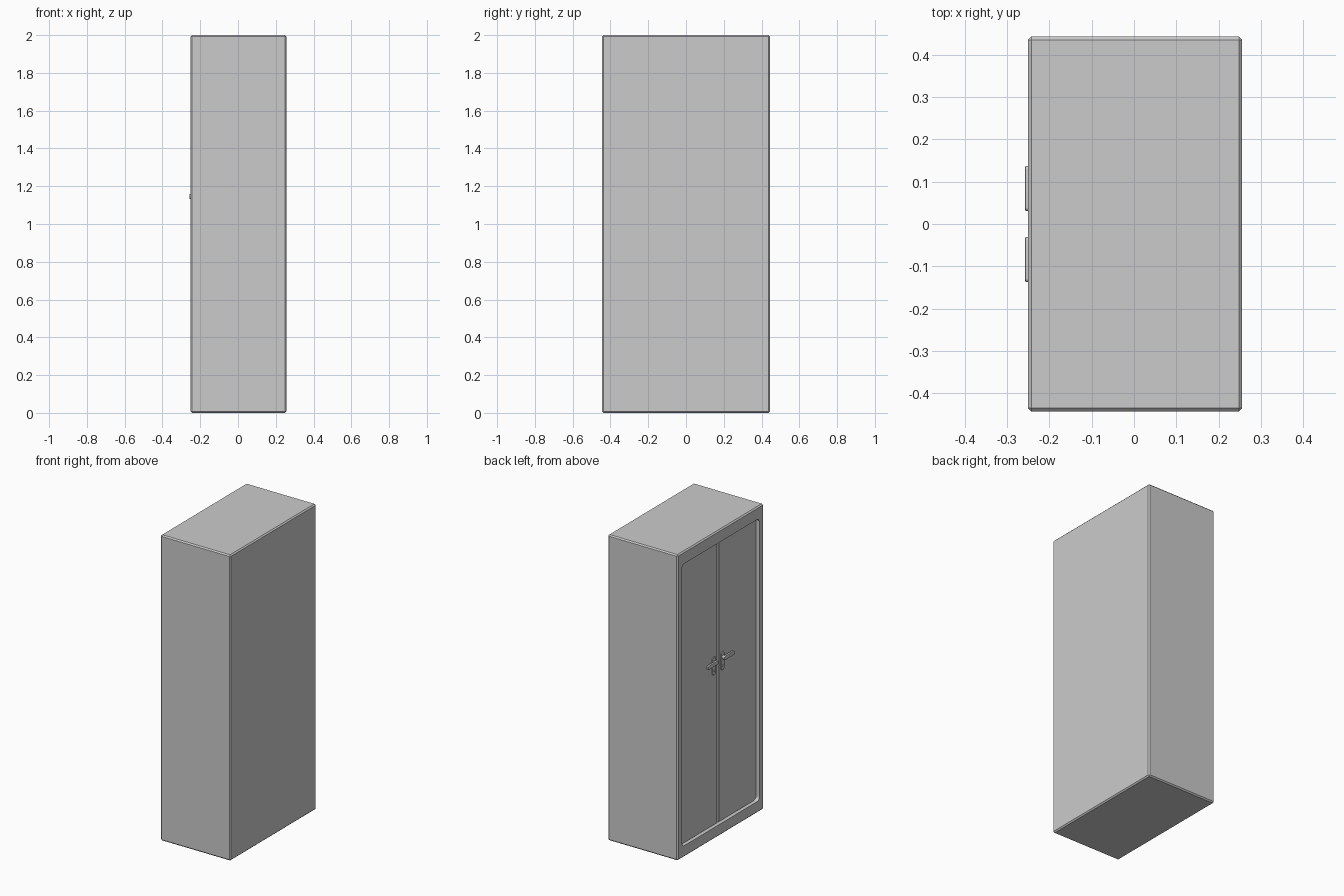
import bpy, bmesh
from math import sin, cos, pi

if "Cube" in bpy.data.objects:
    bpy.data.objects.remove(bpy.data.objects["Cube"])


def outline(y0, y1, z0, z1, radii, steps=6):
    """Rounded rectangle in the YZ plane; radii for (y1,z1),(y0,z1),(y0,z0),(y1,z0)."""
    corners = [(y1, z1, -1, -1), (y0, z1, 1, -1), (y0, z0, 1, 1), (y1, z0, -1, 1)]
    pts = []
    for k, ((y, z, sy, sz), r) in enumerate(zip(corners, radii)):
        n = steps if r > 0 else 0
        for i in range(n + 1):
            a = k * pi / 2 + (i / n if n else 0) * pi / 2
            pts.append((y + sy * r + r * cos(a), z + sz * r + r * sin(a)))
    return pts


def prism(name, pts, x0, x1, bevel=0, segments=1):
    """Extrude a YZ outline from x0 to x1."""
    bm = bmesh.new()
    face = bm.faces.new([bm.verts.new((x0, y, z)) for y, z in pts])
    ext = bmesh.ops.extrude_face_region(bm, geom=[face])
    for v in ext["geom"]:
        if isinstance(v, bmesh.types.BMVert):
            v.co.x = x1
    bmesh.ops.recalc_face_normals(bm, faces=bm.faces)
    if bevel:
        edges = [e for e in bm.edges if e.calc_face_angle() > 0.6]
        bmesh.ops.bevel(bm, geom=edges, offset=bevel, segments=segments,
                        profile=0.5, affect='EDGES')
    mesh = bpy.data.meshes.new(name)
    bm.to_mesh(mesh)
    bm.free()
    ob = bpy.data.objects.new(name, mesh)
    bpy.context.collection.objects.link(ob)
    return ob


# Cabinet body with chamfered edges
body = prism("cabinet_body", outline(-0.444, 0.444, 0, 2, (0,) * 4), -0.251, 0.256, 0.008)

# Rounded door recess cut into the front of the body
R = 0.025
cutter = prism("recess_cutter", outline(-0.4, 0.4, 0.075, 1.92, (R,) * 4), -0.3, -0.205)
cutter.hide_render = True
cutter.hide_viewport = True
cut = body.modifiers.new("door_recess", 'BOOLEAN')
cut.operation = 'DIFFERENCE'
cut.solver = 'EXACT'
cut.object = cutter

for side, s in (("left", 1), ("right", -1)):
    def span(a, b):
        return (a, b) if s > 0 else (-b, -a)

    # Door leaf, rounded at the outer corners only
    radii = (R, 0, 0, R) if s > 0 else (0, R, R, 0)
    prism(side + "_door", outline(*span(0.008, 0.398), 0.077, 1.918, radii),
          -0.231, -0.204, 0.002)

    # Handle plate
    prism(side + "_handle_plate",
          outline(*span(0.027, 0.063), 1.06, 1.18, (0.017,) * 4), -0.236, -0.23, 0.0015)

    # Lever hub
    prism(side + "_handle_hub",
          outline(*span(0.034, 0.056), 1.134, 1.156, (0.0109,) * 4), -0.25, -0.235)

    # Lever bar pointing away from the centre gap
    prism(side + "_handle_lever",
          outline(*span(0.031, 0.137), 1.132, 1.158, (0.008,) * 4), -0.258, -0.245, 0.003, 2)

    # Keyhole barrel below the lever
    prism(side + "_lock_barrel",
          outline(*span(0.038, 0.052), 1.083, 1.097, (0.0069,) * 4), -0.239, -0.235)

for ob in bpy.context.collection.objects:
    ob.select_set("handle" in ob.name or "lock" in ob.name)
    if ob.select_get():
        bpy.context.view_layer.objects.active = ob
bpy.ops.object.shade_smooth_by_angle()
